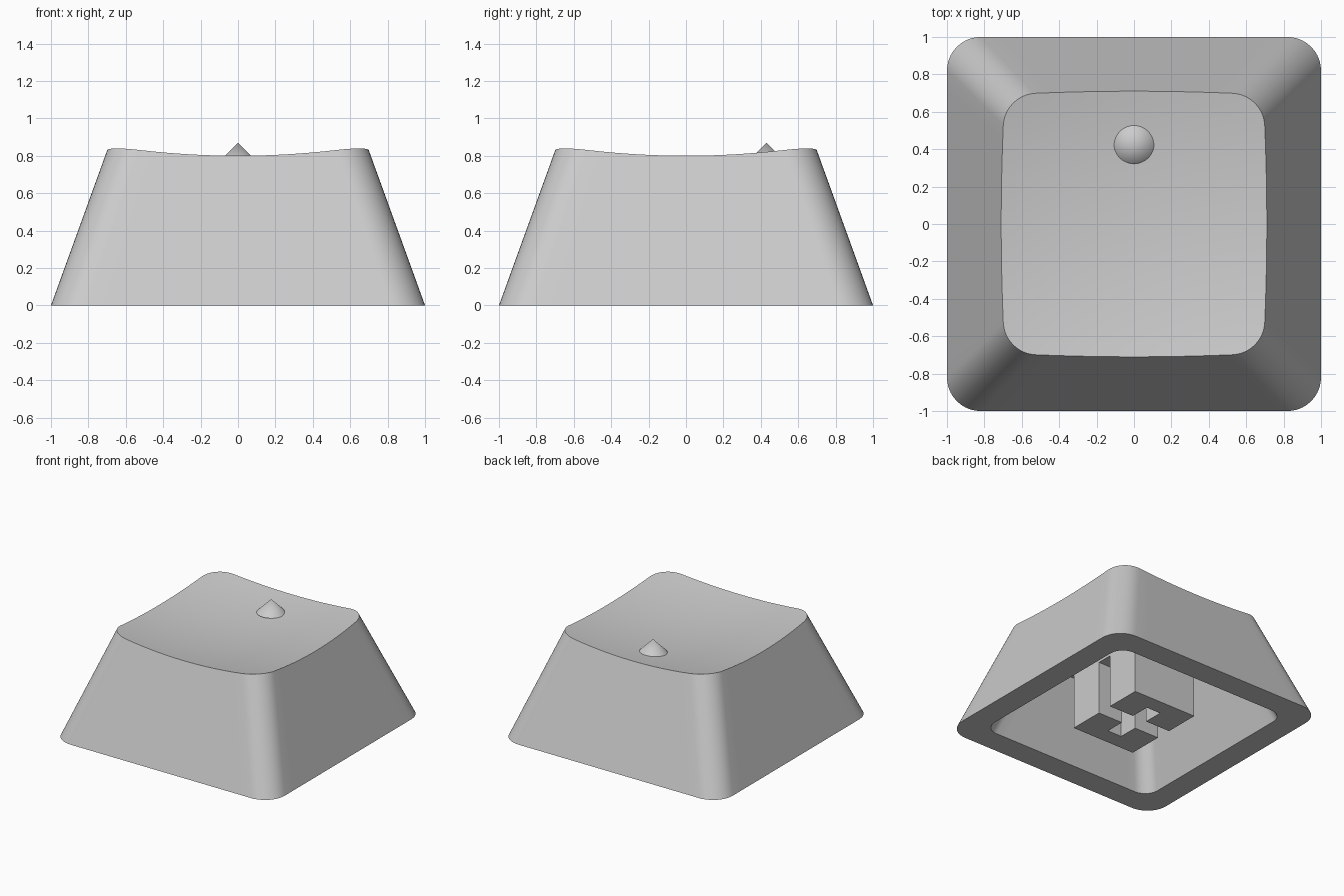
import bpy, bmesh, math

cube = bpy.data.objects.get("Cube")
if cube:
    bpy.data.objects.remove(cube, do_unlink=True)

GREY = (0.6, 0.6, 0.6, 1)
SLOPE = 0.3625            # inward lean of the walls per unit of height
DISH_LOW, DISH_CURVE = 0.741, 0.117
CEILING, SLOT_TOP = 0.6, 0.44

mat = bpy.data.materials.new("grey_plastic")
mat.use_nodes = True
mat.diffuse_color = GREY
mat.node_tree.nodes["Principled BSDF"].inputs["Base Color"].default_value = GREY


def finish(bm, name, smooth=True):
    """Turn a bmesh into a named, coloured object."""
    bmesh.ops.recalc_face_normals(bm, faces=bm.faces)
    mesh = bpy.data.meshes.new(name)
    bm.to_mesh(mesh)
    bm.free()
    mesh.materials.append(mat)
    obj = bpy.data.objects.new(name, mesh)
    bpy.context.collection.objects.link(obj)
    if smooth:
        bpy.ops.object.select_all(action="DESELECT")
        obj.select_set(True)
        bpy.context.view_layer.objects.active = obj
        bpy.ops.object.shade_smooth_by_angle(angle=math.radians(30))
    return obj


def rounded_square(half, radius, arc=10, side=16):
    """Points around a rounded square, with subdivided straight sides."""
    pts = []
    c = half - radius
    for quarter in range(4):
        a0 = quarter * math.pi / 2
        ca, sa = round(math.cos(a0)), round(math.sin(a0))
        local = [(half, -c + 2 * c * i / side) for i in range(side)]
        for i in range(arc):
            a = math.pi / 2 * i / arc
            local.append((c + radius * math.cos(a), c + radius * math.sin(a)))
        pts += [(x * ca - y * sa, x * sa + y * ca) for x, y in local]
    return pts


def dish(x, y):
    return DISH_LOW + DISH_CURVE * (x * x + y * y)


def flat_ring(half, radius, z):
    return [(x, y, z) for x, y in rounded_square(half, radius)]


# Top rim: where the leaning walls meet the dish
count = len(rounded_square(1, 0.17))
rim = []
for i in range(count):
    z = 0.8
    for _ in range(6):
        x, y = rounded_square(1 - SLOPE * z, 0.17)[i]
        z = dish(x, y)
    rim.append((x, y, z))

# Shell: dish, outer walls, bottom rim, cavity walls and ceiling in one skin
bm = bmesh.new()
rings = []
steps = 12
for s in range(1, steps):
    f = s / steps
    rings.append([(x * f, y * f, dish(x * f, y * f)) for x, y, _ in rim])
rings += [rim, flat_ring(1, 0.18, 0), flat_ring(0.8, 0.12, 0),
          flat_ring(0.8 - SLOPE * CEILING, 0.11, CEILING)]
loops = [[bm.verts.new(p) for p in ring] for ring in rings]
for a, b in zip(loops, loops[1:]):
    for i in range(count):
        j = (i + 1) % count
        bm.faces.new((a[i], a[j], b[j], b[i]))
centre = bm.verts.new((0, 0, DISH_LOW))
for i in range(count):
    bm.faces.new((centre, loops[0][i], loops[0][(i + 1) % count]))
bm.faces.new(loops[-1])
finish(bm, "cap_shell")

# Stem: two notched halves around a cross slot, joined by a solid block above
W, D, GAP, REACH = 0.29, 0.36, 0.065, 0.228
half_profile = [(-W, GAP), (-GAP, GAP), (-GAP, REACH), (GAP, REACH),
                (GAP, GAP), (W, GAP), (W, D), (-W, D)]
bm = bmesh.new()
for sign in (1, -1):
    low = [bm.verts.new((x, y * sign, 0)) for x, y in half_profile]
    face = bm.faces.new(low)
    top = bmesh.ops.extrude_face_region(bm, geom=[face], use_keep_orig=True)["geom"]
    bmesh.ops.translate(bm, vec=(0, 0, SLOT_TOP),
                        verts=[v for v in top if isinstance(v, bmesh.types.BMVert)])
block = bmesh.ops.create_cube(bm, size=1)["verts"]
bmesh.ops.scale(bm, vec=(2 * W, 2 * D, CEILING - SLOT_TOP), verts=block)
bmesh.ops.translate(bm, vec=(0, 0, (CEILING + SLOT_TOP) / 2), verts=block)
finish(bm, "stem", smooth=False)

# Locating bump on the dish
bm = bmesh.new()
bmesh.ops.create_cone(bm, cap_ends=True, segments=48, radius1=0.108, radius2=0,
                      depth=0.108)
bmesh.ops.translate(bm, vec=(0, 0.43, 0.816), verts=bm.verts)
finish(bm, "bump_cone")
